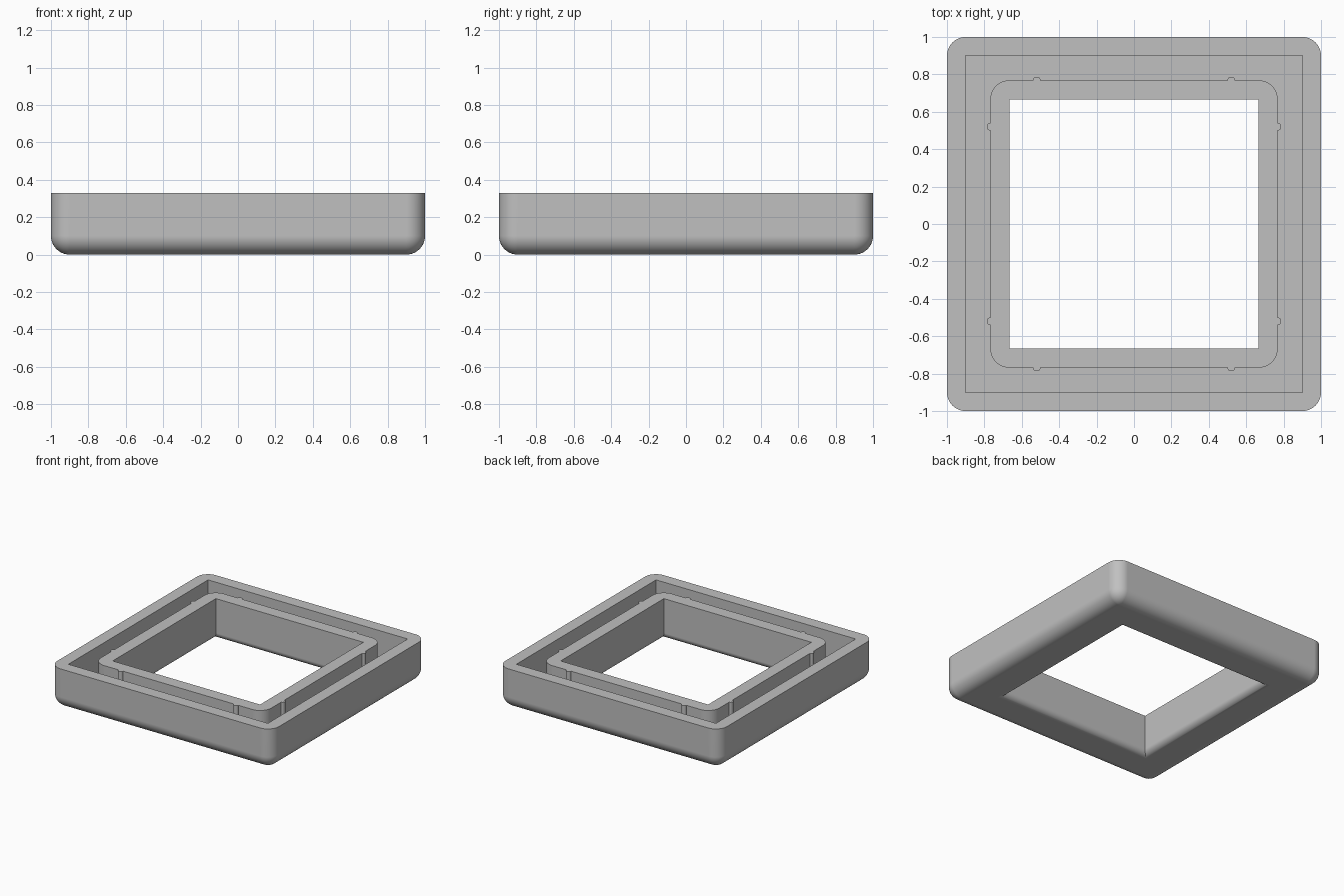
import bpy
import bmesh
from math import sin, cos, pi

if "Cube" in bpy.data.objects:
    bpy.data.objects.remove(bpy.data.objects["Cube"])

HEIGHT = 0.33
FLOOR = 0.1
OUTER, CHANNEL, RING, HOLE = 1.0, 0.9, 0.768, 0.665
FILLET, HOLE_FILLET = 0.1, 0.05
STEPS = 10

grey = bpy.data.materials.new("plain grey")
grey.use_nodes = True
colour = (0.53, 0.53, 0.53, 1)
grey.diffuse_color = colour
grey.node_tree.nodes["Principled BSDF"].inputs["Base Color"].default_value = colour


def rounded_square(half, radius):
    """Corner arcs of a square; radius zero gives a sharp corner."""
    points = []
    for corner in range(4):
        start = corner * pi / 2
        sx = 1 if corner in (0, 3) else -1
        sy = 1 if corner < 2 else -1
        for i in range(STEPS + 1):
            a = start + i / STEPS * pi / 2
            points.append((sx * (half - radius) + radius * cos(a),
                           sy * (half - radius) + radius * sin(a)))
    return points


def finish(bm, name):
    bmesh.ops.remove_doubles(bm, verts=bm.verts, dist=1e-5)
    bmesh.ops.recalc_face_normals(bm, faces=bm.faces)
    mesh = bpy.data.meshes.new(name)
    bm.to_mesh(mesh)
    bm.free()
    mesh.materials.append(grey)
    obj = bpy.data.objects.new(name, mesh)
    bpy.context.collection.objects.link(obj)
    bpy.ops.object.select_all(action="DESELECT")
    obj.select_set(True)
    bpy.context.view_layer.objects.active = obj
    bpy.ops.object.shade_smooth_by_angle(angle=pi / 6)
    return obj


# Cross-section of the frame: (half width, corner radius, height)
arc = [i / STEPS * pi / 2 for i in range(STEPS + 1)]
section = [(OUTER - FILLET + FILLET * sin(a), FILLET * sin(a), FILLET * (1 - cos(a)))
           for a in arc]
section += [(OUTER, FILLET, HEIGHT), (CHANNEL, 0, HEIGHT), (CHANNEL, 0, FLOOR),
            (RING, FILLET, FLOOR), (RING, FILLET, HEIGHT), (HOLE, 0, HEIGHT)]
section += [(HOLE + HOLE_FILLET * (1 - cos(a)), 0, HOLE_FILLET * (1 - sin(a)))
            for a in arc]

# Frame: outer wall, channel and inner wall in one loft
bm = bmesh.new()
loops = [[bm.verts.new((x, y, z)) for x, y in rounded_square(half, radius)]
         for half, radius, z in section]
for k, lower in enumerate(loops):
    upper = loops[(k + 1) % len(loops)]
    for i in range(len(lower)):
        j = (i + 1) % len(lower)
        bm.faces.new((lower[i], lower[j], upper[j], upper[i]))
bmesh.ops.dissolve_degenerate(bm, dist=1e-5, edges=bm.edges)
frame = finish(bm, "channel_frame")
weighted = frame.modifiers.new("even shading", "WEIGHTED_NORMAL")
weighted.keep_sharp = True

# Half-round ribs on the outside of the inner wall, two per side
bm = bmesh.new()
for side in range(4):
    c, s = cos(side * pi / 2), sin(side * pi / 2)
    for offset in (-0.52, 0.52):
        outline = []
        for a in arc[::2] + [pi / 2 + b for b in arc[2::2]]:
            u, v = offset + 0.021 * cos(a), RING + 0.019 * sin(a)
            outline.append((u * c - v * s, u * s + v * c))
        base = [bm.verts.new((x, y, FLOOR)) for x, y in outline]
        top = [bm.verts.new((x, y, HEIGHT)) for x, y in outline]
        bm.faces.new(top)
        for i in range(len(outline) - 1):
            bm.faces.new((base[i], base[i + 1], top[i + 1], top[i]))
finish(bm, "inner_wall_ribs")
